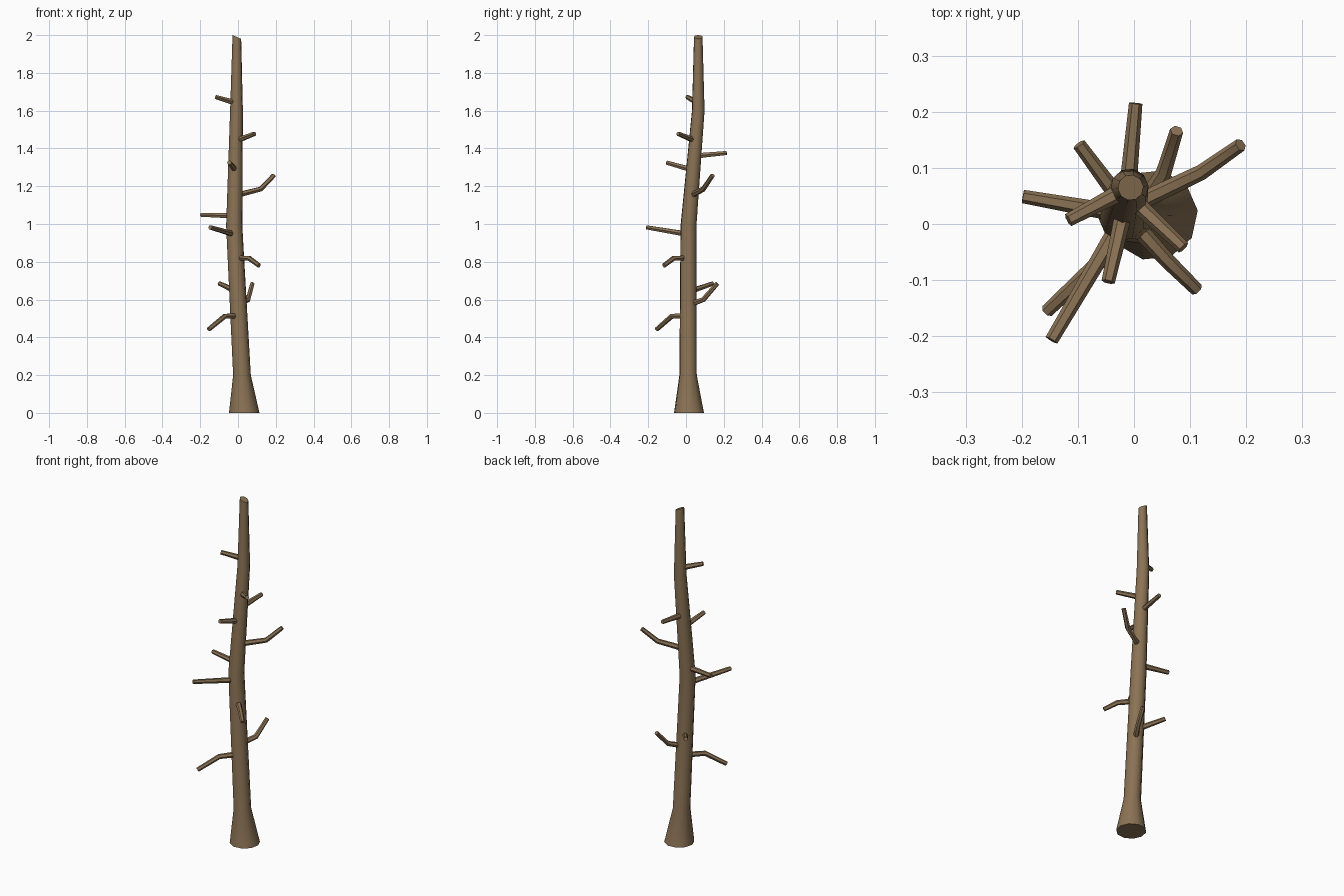
import bpy, bmesh, math
from mathutils import Vector

if "Cube" in bpy.data.objects:
    bpy.data.objects.remove(bpy.data.objects["Cube"])

bark = bpy.data.materials.new("bark brown")
bark.diffuse_color = (0.258, 0.171, 0.091, 1)
bark.use_nodes = True
bark.node_tree.nodes["Principled BSDF"].inputs["Base Color"].default_value = bark.diffuse_color


def tube(name, rings, sides, phase=0.0, horizontal=False, top_slant=0.0):
    """Capped tube through rings of (x, y, z, radius)."""
    bm = bmesh.new()
    pts = [Vector(r[:3]) for r in rings]
    loops = []
    for i, r in enumerate(rings):
        u, v = Vector((1, 0, 0)), Vector((0, 1, 0))
        if not horizontal:
            d = (pts[min(i + 1, len(pts) - 1)] - pts[max(i - 1, 0)]).normalized()
            u = d.cross(Vector((0, 0, 1))).normalized()
            v = u.cross(d)
        loop = []
        for k in range(sides):
            a = math.tau * k / sides + phase
            p = pts[i] + r[3] * (u * math.cos(a) + v * math.sin(a))
            if i == len(rings) - 1:
                p.z -= top_slant * math.cos(a)
            loop.append(bm.verts.new(p))
        loops.append(loop)
    for a, b in zip(loops, loops[1:]):
        for k in range(sides):
            n = (k + 1) % sides
            bm.faces.new((a[k], a[n], b[n], b[k]))
    bm.faces.new(loops[0][::-1])
    bm.faces.new(loops[-1])
    bmesh.ops.recalc_face_normals(bm, faces=bm.faces)
    me = bpy.data.meshes.new(name)
    bm.to_mesh(me)
    bm.free()
    me.materials.append(bark)
    ob = bpy.data.objects.new(name, me)
    bpy.context.collection.objects.link(ob)
    bpy.context.view_layer.objects.active = ob
    ob.select_set(True)
    bpy.ops.object.shade_smooth_by_angle(angle=math.radians(40))
    ob.select_set(False)


# trunk: flared foot, slight lean, slanted broken top
TRUNK = [(0.033, 0.016, 0, 0.081), (0.021, 0.011, 0.2, 0.047),
         (-0.02, 0.013, 0.99, 0.043), (-0.008, 0.065, 1.6, 0.034),
         (-0.006, 0.065, 1.99, 0.023)]
tube("trunk", TRUNK, 10, 0.1, horizontal=True, top_slant=0.01)


def trunk_centre(z):
    for a, b in zip(TRUNK, TRUNK[1:]):
        if a[2] <= z <= b[2]:
            t = (z - a[2]) / (b[2] - a[2])
            return tuple(a[i] + t * (b[i] - a[i]) for i in (0, 1))


# branch stubs: height on trunk, then the points they pass through
BRANCHES = [
    (1.64, [(-0.117, 0.007, 1.672)]),
    (1.44, [(0.088, -0.042, 1.478)]),
    (1.36, [(0.003, 0.215, 1.376)]),
    (1.285, [(-0.046, -0.103, 1.325)]),
    (1.15, [(0.12, 0.092, 1.185), (0.19, 0.141, 1.258)]),
    (1.043, [(-0.198, 0.049, 1.049)]),
    (0.945, [(-0.147, -0.207, 0.982)]),
    (0.82, [(0.06, -0.066, 0.818), (0.112, -0.117, 0.78)]),
    (0.64, [(-0.098, 0.142, 0.685)]),
    (0.57, [(0.053, 0.092, 0.6), (0.076, 0.166, 0.685)]),
    (0.515, [(-0.07, -0.075, 0.512), (-0.155, -0.155, 0.442)]),
]
for n, (z, path) in enumerate(BRANCHES, 1):
    pts = [(*trunk_centre(z), z)] + path
    rings = [(*p, 0.016 - 0.004 * i / (len(pts) - 1)) for i, p in enumerate(pts)]
    tube(f"branch_{n}", rings, 6)
